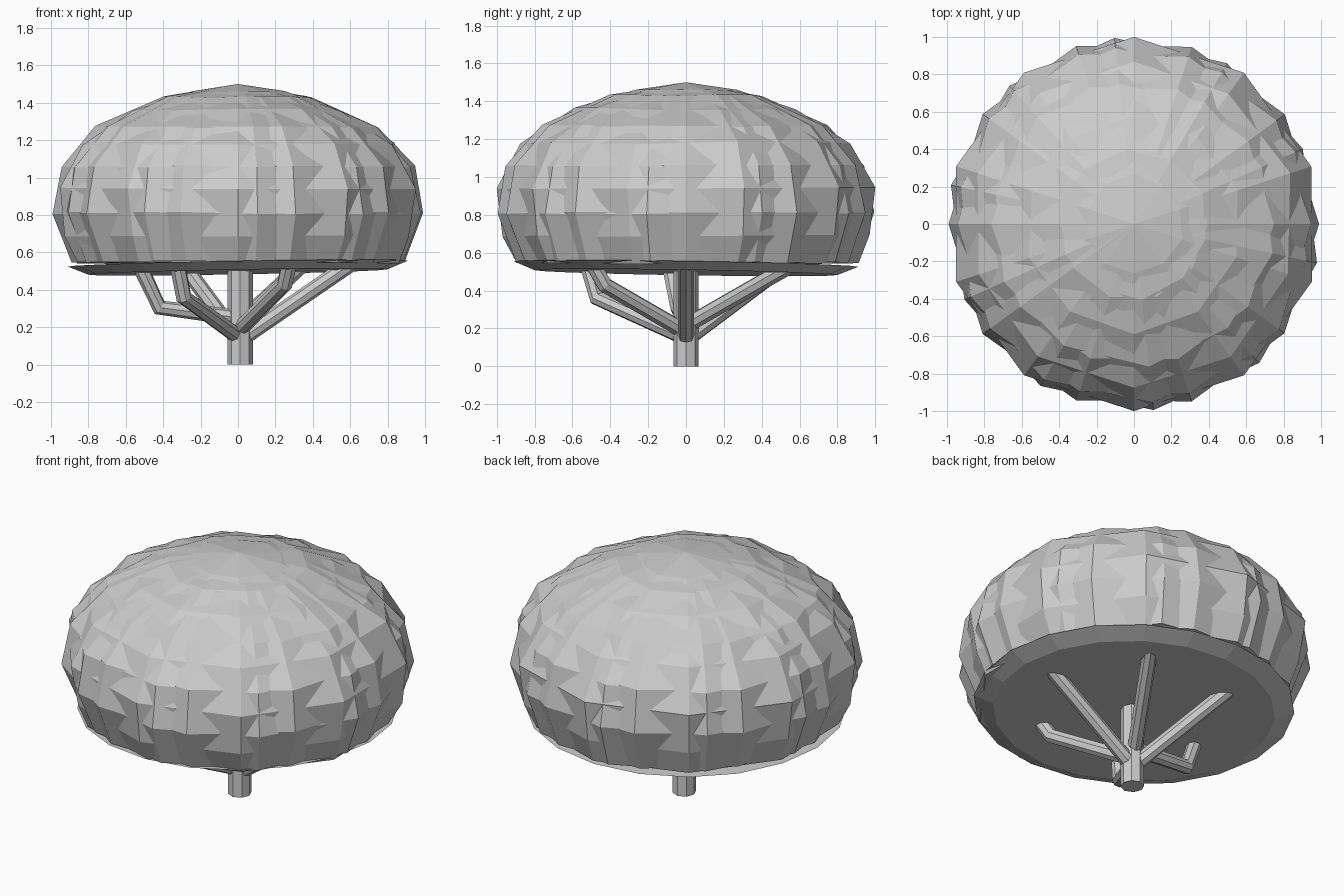
import bpy, bmesh, random
from math import sin, cos, tau, radians

if "Cube" in bpy.data.objects:
    bpy.data.objects.remove(bpy.data.objects["Cube"])


def tube(name, pts, radius):
    """Eight-sided flat-shaded limb along a polyline."""
    cu = bpy.data.curves.new(name, 'CURVE')
    cu.dimensions = '3D'
    cu.bevel_depth = radius
    cu.bevel_resolution = 2
    cu.use_fill_caps = True
    sp = cu.splines.new('POLY')
    sp.points.add(len(pts) - 1)
    for p, co in zip(sp.points, pts):
        p.co = (*co, 1)
    sp.use_smooth = False
    ob = bpy.data.objects.new(name, cu)
    bpy.context.collection.objects.link(ob)


def lathe(name, profile, bottom, top, sides, phase, slope=(0, 0), jitter=0.0, seed=1):
    """Flat-faceted closed lathe with optional jitter and sheared tilt."""
    rng = random.Random(seed)
    bm = bmesh.new()

    def vert(x, y, z):
        return bm.verts.new((x, y, z + slope[0] * x + slope[1] * y))

    rings = []
    for r, z in profile:
        ring = []
        for i in range(sides):
            a = phase + tau * i / sides
            rr = min(r + rng.uniform(-jitter, jitter), 1.0)
            ring.append(vert(rr * cos(a), rr * sin(a), z + rng.uniform(-jitter, jitter) / 2))
        rings.append(ring)
    low, high = vert(0, 0, bottom), vert(0, 0, top)
    for i in range(sides):
        n = (i + 1) % sides
        bm.faces.new((low, rings[0][n], rings[0][i]))
        bm.faces.new((high, rings[-1][i], rings[-1][n]))
        for a, b in zip(rings, rings[1:]):
            bm.faces.new((a[i], a[n], b[n], b[i]))
    bmesh.ops.recalc_face_normals(bm, faces=bm.faces)
    me = bpy.data.meshes.new(name)
    bm.to_mesh(me)
    bm.free()
    ob = bpy.data.objects.new(name, me)
    bpy.context.collection.objects.link(ob)


# Leafy crown: ten-sided shells turned against each other, ring heights alternating,
# so that the facets interlock as stepped patches
even = [(0.90, 0.545), (0.965, 0.69), (1.0, 0.94), (0.87, 1.18), (0.58, 1.36), (0.26, 1.46)]
odd = [(0.90, 0.55), (1.0, 0.81), (0.95, 1.06), (0.76, 1.27), (0.40, 1.43)]
front = radians(-90)
lathe("crown_main", even, 0.53, 1.50, 10, front, jitter=0.012, seed=3)
lathe("crown_second", odd, 0.53, 1.50, 10, front + radians(18), jitter=0.012, seed=8)
lathe("crown_third", odd, 0.53, 1.495, 10, front + radians(6), jitter=0.012, seed=5)

# Shallow dished underside, dipping towards the back left
lathe("crown_underside", [(0.80, 0.495), (0.91, 0.54)], 0.50, 0.56, 20, 0,
      slope=(0.018, -0.016))

# Trunk
tube("trunk", [(0.012, 0, 0), (0.012, 0, 0.6)], 0.067)

# Branches fanning up into the crown
branches = {
    "right": [(0, 0, 0.125), (0.62, 0, 0.55)],
    "front_right": [(0, 0, 0.18), (0.25, -0.43, 0.43), (0.28, -0.51, 0.57)],
    "front_left": [(0, 0, 0.15), (-0.29, -0.47, 0.36), (-0.33, -0.53, 0.57)],
    "left": [(0, 0, 0.25), (-0.42, -0.04, 0.305), (-0.54, -0.09, 0.56)],
    "back_left": [(0, 0, 0.14), (-0.29, 0.52, 0.53)],
    "back_right": [(0, 0, 0.215), (0.34, 0.55, 0.53)],
}
for side, pts in branches.items():
    tube("branch_" + side, pts, 0.043)
